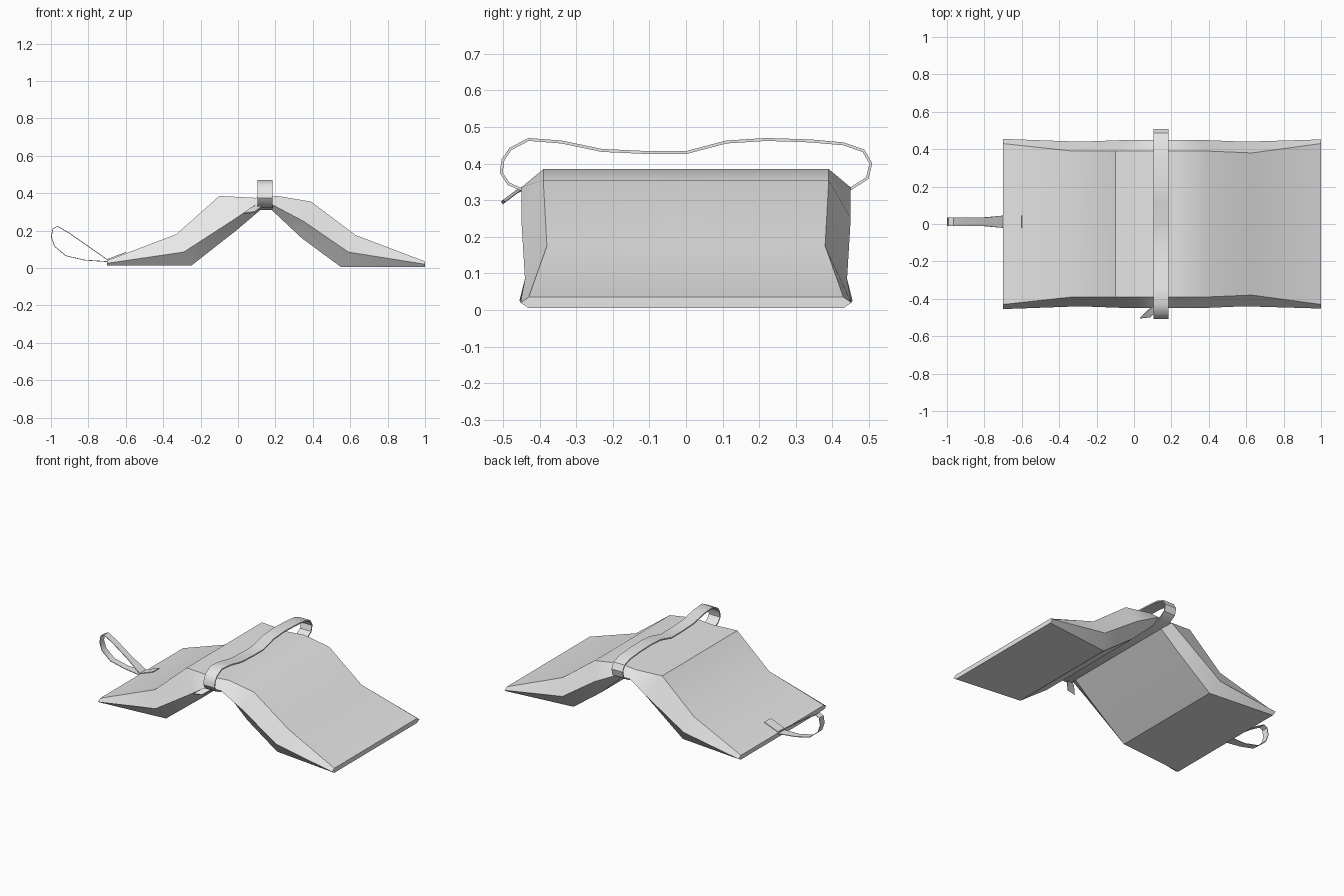
import bpy, math
from mathutils import Vector

cube = bpy.data.objects.get("Cube")
if cube:
    bpy.data.objects.remove(cube)

leather = bpy.data.materials.new("plain_grey")
leather.use_nodes = True
GREY = (0.8, 0.8, 0.8, 1)
leather.diffuse_color = GREY
leather.node_tree.nodes["Principled BSDF"].inputs["Base Color"].default_value = GREY


def make(name, verts, faces, angle):
    mesh = bpy.data.meshes.new(name)
    mesh.from_pydata(verts, [], faces)
    mesh.materials.append(leather)
    obj = bpy.data.objects.new(name, mesh)
    bpy.context.collection.objects.link(obj)
    bpy.ops.object.select_all(action='DESELECT')
    obj.select_set(True)
    bpy.context.view_layer.objects.active = obj
    bpy.ops.object.mode_set(mode='EDIT')
    bpy.ops.mesh.select_all(action='SELECT')
    bpy.ops.mesh.normals_make_consistent(inside=False)
    bpy.ops.object.mode_set(mode='OBJECT')
    bpy.ops.object.shade_smooth_by_angle(angle=math.radians(angle))
    return obj


def loft(name, rings, angle, closed=False):
    """Skin a list of equal rings, capping the ends when open."""
    n, m = len(rings[0]), len(rings)
    verts = [p for ring in rings for p in ring]
    faces = []
    for i in range(m if closed else m - 1):
        a, b = i * n, (i + 1) % m * n
        for k in range(n):
            j = (k + 1) % n
            faces.append((a + k, a + j, b + j, b + k))
    if not closed:
        faces += [tuple(range(n)), tuple(range((m - 1) * n, m * n))]
    return make(name, verts, faces, angle)


def strap(name, path, across, widths, thick, closed=False):
    """Flat band following a path, with its width along one axis."""
    pts = [Vector(p) for p in path]
    across = Vector(across)
    rings, m = [], len(pts)
    for i, p in enumerate(pts):
        before = pts[i - 1] if closed or i else p
        after = pts[(i + 1) % m] if closed or i < m - 1 else p
        up = (after - before).cross(across).normalized() * thick / 2
        side = across * widths[i] / 2
        rings.append([p + side + up, p - side + up, p - side - up, p + side - up])
    return loft(name, rings, 40, closed)


# Folded double bag: top (x, z), end seam (x, z, y), bottom (x, z), inset y
stations = [
    ((-.70, .04), (-.70, .025, .455), (-.70, .012), .43),
    ((-.33, .18), (-.29, .085, .44), (-.25, .012), .39),
    ((-.10, .385), (-.02, .26, .45), (-.01, .20), .39),
    ((.09, .375), (.09, .335, .45), (.12, .31), .39),
    ((.21, .385), (.19, .335, .45), (.18, .31), .39),
    ((.39, .355), (.35, .25, .45), (.34, .16), .39),
    ((.63, .175), (.59, .085, .44), (.55, .005), .38),
    ((1.0, .035), (1.0, .02, .452), (1.0, .005), .43),
]
rings = []
for (tx, tz), (sx, sz, sy), (bx, bz), iy in stations:
    rings.append([(tx, -iy, tz), (tx, 0, tz), (tx, iy, tz), (sx, sy, sz),
                  (bx, iy, bz), (bx, 0, bz), (bx, -iy, bz), (sx, -sy, sz)])
loft("double_bag", rings, 35)

# Carrying strap arching over the fold
arch = [(-.44, .325), (-.485, .345), (-.505, .375), (-.50, .41), (-.48, .44),
        (-.43, .466), (-.34, .459), (-.23, .436), (-.1, .43), (0, .43),
        (.11, .459), (.22, .466), (.34, .462), (.43, .454), (.485, .435),
        (.505, .40), (.495, .36), (.44, .325)]
strap("carrying_strap", [(.145, y, z) for y, z in arch], (1, 0, 0),
      [.08] * len(arch), .008, closed=True)

# Short loose strap end beside the front of the fold
strap("strap_end", [(.13, -.44, .335), (.10, -.46, .325), (.06, -.50, .295)],
      (.95, .1, .1), [.06] * 3, .008)
# Thin closing loop on the right flap
loop = [(-.60, .083), (-.70, .045), (-.80, .115), (-.90, .185), (-.965, .223),
        (-.99, .21), (-.998, .165), (-.98, .115), (-.92, .065), (-.82, .042),
        (-.70, .034), (-.64, .045)]
strap("closing_loop", [(x, .012, z) for x, z in loop], (0, 1, 0),
      [.066 if x > -.75 else .044 for x, z in loop], .004)
